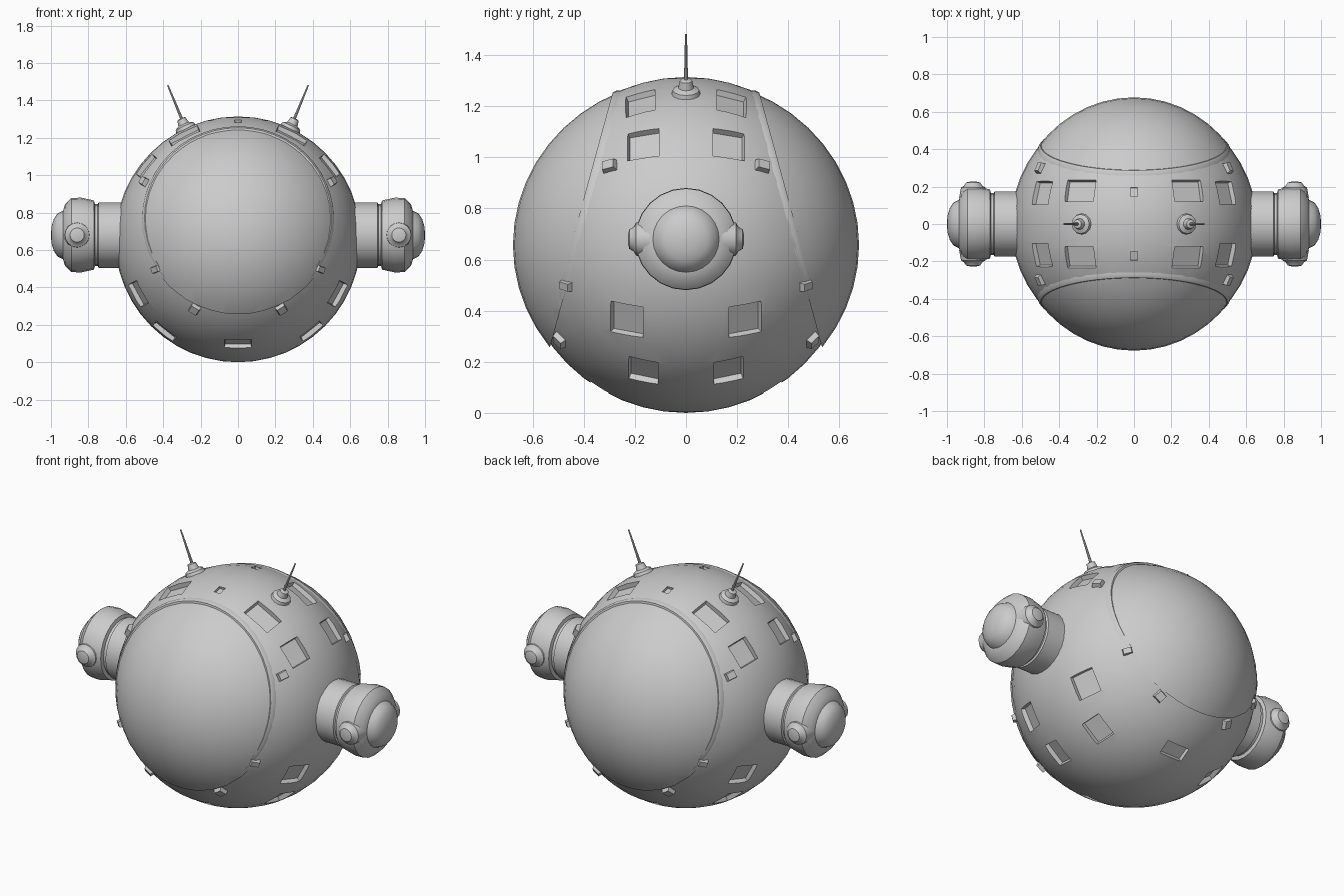
import bpy, bmesh
from math import cos, sin, pi, radians
from mathutils import Vector, Matrix

cube = bpy.data.objects.get("Cube")
if cube:
    bpy.data.objects.remove(cube, do_unlink=True)

grey = bpy.data.materials.new("light grey")
grey.use_nodes = True
colour = (0.6, 0.6, 0.6, 1)
grey.diffuse_color = colour
grey.node_tree.nodes["Principled BSDF"].inputs["Base Color"].default_value = colour

R = 0.657
CENTRE = Vector((0, 0, R))
SIDES = (-1, 1)


def make(name, bm):
    bmesh.ops.recalc_face_normals(bm, faces=bm.faces)
    mesh = bpy.data.meshes.new(name)
    bm.to_mesh(mesh)
    bm.free()
    mesh.materials.append(grey)
    ob = bpy.data.objects.new(name, mesh)
    bpy.context.collection.objects.link(ob)
    return ob


def smooth(ob, angle=32):
    bpy.ops.object.select_all(action='DESELECT')
    ob.select_set(True)
    bpy.context.view_layer.objects.active = ob
    bpy.ops.object.shade_smooth_by_angle(angle=radians(angle))


def lathe(name, profile, origin, axis, sides=24):
    """Revolve (distance, radius) pairs about an axis."""
    bm = bmesh.new()
    turn = Vector(axis).to_track_quat('Z', 'Y')
    rings = []
    for d, r in profile:
        rings.append([bm.verts.new(Vector(origin) + turn @ Vector(
            (r * cos(2 * pi * i / sides), r * sin(2 * pi * i / sides), d)))
            for i in range(sides)])
    for a, b in zip(rings, rings[1:]):
        for i in range(sides):
            j = (i + 1) % sides
            bm.faces.new((a[i], a[j], b[j], b[i]))
    bm.faces.new(rings[0])
    bm.faces.new(rings[-1])
    ob = make(name, bm)
    smooth(ob)
    return ob


def surface_frame(direction):
    """Frame on the hull: x runs fore and aft, z points outward."""
    n = Vector(direction).normalized()
    u = (Vector((0, 1, 0)) - n * n.y).normalized()
    v = n.cross(u)
    m = Matrix((u, v, n)).transposed().to_4x4()
    m.translation = CENTRE + n * R
    return m


def add_block(bm, direction, length, width, depth, inner=1.0, outer=1.0):
    verts = bmesh.ops.create_cube(bm, size=1)["verts"]
    frame = surface_frame(direction)
    for v in verts:
        k = inner if v.co.z < 0 else outer
        v.co = frame @ Vector((v.co.x * length * k, v.co.y * width * k, v.co.z * depth))


def ball(radius, stretch):
    bm = bmesh.new()
    bmesh.ops.create_uvsphere(bm, u_segments=48, v_segments=24, radius=radius)
    for v in bm.verts:
        v.co.y *= stretch
        v.co += CENTRE
    return bm


# Sloping planes that bound the middle hull, front and back
TILT = Vector((0, 0.9647, 0.2636))
CUT = 0.428


def plane(s):
    n = Vector((0, s * TILT.y, TILT.z))
    return n, CENTRE + n * CUT


def trim(bm, point, normal, fill):
    cut = bmesh.ops.bisect_plane(bm, geom=bm.verts[:] + bm.edges[:] + bm.faces[:],
                                 plane_co=point, plane_no=normal, clear_outer=True)
    if fill:
        edges = [e for e in cut["geom_cut"] if isinstance(e, bmesh.types.BMEdge)]
        bmesh.ops.holes_fill(bm, edges=edges, sides=0)


# Middle hull
bm = ball(R, 1)
for s in SIDES:
    n, p = plane(s)
    trim(bm, p, n, True)
hull = make("middle_hull", bm)

# Recessed hull panels: direction, length, width
panels = [
    ((0.50, 0.17, 0.40), 0.14, 0.15),
    ((0.29, 0.18, 0.56), 0.13, 0.19),
    ((0.53, 0.23, -0.29), 0.15, 0.15),
    ((0.40, 0.17, -0.50), 0.13, 0.15),
]
bm = bmesh.new()
for (x, y, z), length, width in panels:
    for sx in SIDES:
        for sy in SIDES:
            add_block(bm, (sx * x, sy * y, z), length, width, 0.06, inner=0.85)
for sy in SIDES:
    add_block(bm, (0, sy * 0.34, -0.56), 0.09, 0.16, 0.05, inner=0.85)
    add_block(bm, (0, sy * 0.17, 0.63), 0.05, 0.04, 0.03)
cutter = make("panel_cutter", bm)
cutter.hide_render = True

bpy.context.view_layer.objects.active = hull
mod = hull.modifiers.new("panels", 'BOOLEAN')
mod.operation = 'DIFFERENCE'
mod.solver = 'EXACT'
mod.object = cutter
bpy.ops.object.modifier_apply(modifier=mod.name)
bpy.data.objects.remove(cutter, do_unlink=True)
smooth(hull, 25)

# Front and back domes with their raised rims
for s, word in ((-1, "front"), (1, "back")):
    n, p = plane(s)
    bm = ball(0.648, 1.045)
    trim(bm, p - n * 0.02, -n, False)
    smooth(make(word + "_dome", bm), 60)
    rim = [(-0.035, 0.490), (-0.035, 0.517), (-0.008, 0.512), (0.006, 0.500), (0.004, 0.482)]
    lathe(word + "_rim", rim, p, n, 48)

# Small latches on the hull and around the rims
bm = bmesh.new()
for x, y, z, length, width in ((0.52, 0.31, 0.32, 0.065, 0.05),
                               (0.44, 0.47, -0.16, 0.06, 0.04),
                               (0.23, 0.49, -0.37, 0.06, 0.06)):
    for sx in SIDES:
        for sy in SIDES:
            add_block(bm, (sx * x, sy * y, z), length, width, 0.04, outer=0.75)
smooth(make("latches", bm))

# Side pods with fore and aft nozzles
pod = [(0.58, 0.175), (0.745, 0.175), (0.75, 0.165), (0.765, 0.165), (0.77, 0.185),
       (0.84, 0.2), (0.89, 0.198), (0.925, 0.165), (0.935, 0.13), (0.965, 0.115),
       (0.985, 0.085), (0.997, 0.045), (1.0, 0.005)]
nozzle = [(0.14, 0.075), (0.195, 0.065), (0.205, 0.048), (0.222, 0.038), (0.226, 0.02)]
for s, word in ((1, "left"), (-1, "right")):
    lathe(word + "_pod", pod, (0, 0, 0.68), (s, 0, 0))
    for sy, end in ((-1, "front"), (1, "back")):
        lathe(f"{word}_{end}_nozzle", nozzle, (s * 0.86, 0, 0.68), (0, sy, 0), 16)

    # Antennas and their mounts
    foot = (s * 0.28, 0, 1.25)
    mount = [(-0.02, 0.06), (0.015, 0.052), (0.025, 0.03), (0.055, 0.024), (0.06, 0.012)]
    lathe(word + "_antenna_mount", mount, foot, (s * 0.42, 0, 0.9), 12)
    lathe(word + "_antenna", [(0, 0.009), (0.25, 0.004)], foot, (s * 0.095, 0, 0.23), 8)
